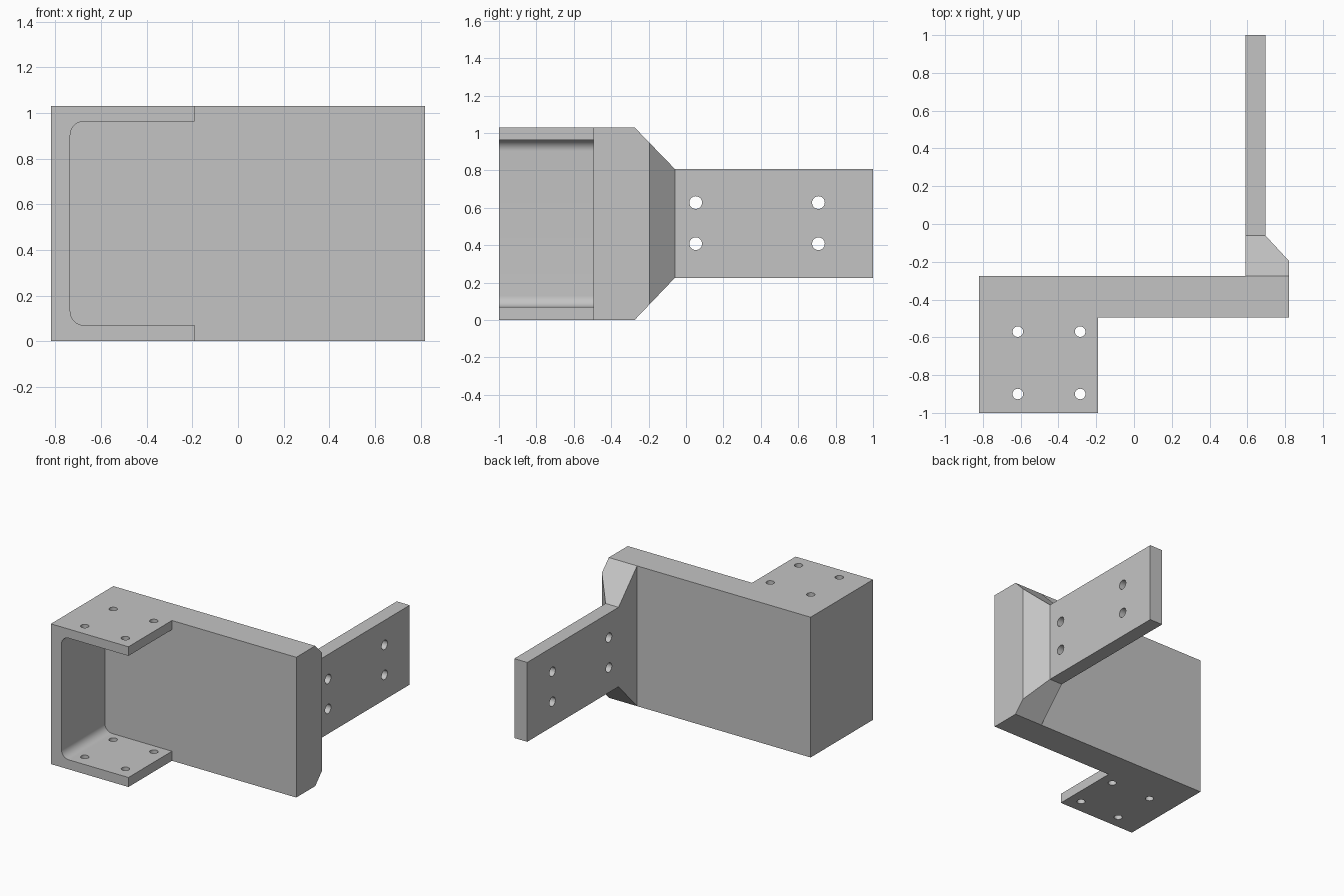
import bpy, bmesh
from math import cos, sin, pi, radians
from mathutils import Vector

cube = bpy.data.objects.get("Cube")
if cube:
    bpy.data.objects.remove(cube, do_unlink=True)

grey = bpy.data.materials.new("plain grey")
grey.use_nodes = True
grey.diffuse_color = (0.55, 0.55, 0.55, 1)
grey.node_tree.nodes["Principled BSDF"].inputs["Base Color"].default_value = grey.diffuse_color


def prism(name, profile, axis, start, end):
    """Extrude a 2D profile along an axis; the profile uses the other two axes in order."""
    def place(p, t):
        co = list(p)
        co.insert("xyz".index(axis), t)
        return Vector(co)
    bm = bmesh.new()
    face = bm.faces.new([bm.verts.new(place(p, start)) for p in profile])
    moved = bmesh.ops.extrude_face_region(bm, geom=[face], use_keep_orig=True)["geom"]
    shift = place((0, 0), end - start)
    bmesh.ops.translate(bm, vec=shift, verts=[g for g in moved if isinstance(g, bmesh.types.BMVert)])
    bmesh.ops.recalc_face_normals(bm, faces=bm.faces)
    mesh = bpy.data.meshes.new(name)
    bm.to_mesh(mesh)
    bm.free()
    mesh.materials.append(grey)
    obj = bpy.data.objects.new(name, mesh)
    bpy.context.collection.objects.link(obj)
    return obj


def arc(cx, cy, r, a0, a1, steps):
    angles = [radians(a0 + (a1 - a0) * i / steps) for i in range(steps + 1)]
    return [(cx + r * cos(a), cy + r * sin(a)) for a in angles]


def hole(cx, cy, r, axis, start, end):
    return prism("hole_cutter", arc(cx, cy, r, 0, 360, 32)[:-1], axis, start, end)


def cut(obj, cutters):
    bpy.ops.object.select_all(action="DESELECT")
    bpy.context.view_layer.objects.active = obj
    obj.select_set(True)
    for cutter in cutters:
        cutter.hide_render = True
        mod = obj.modifiers.new("cut", "BOOLEAN")
        mod.operation, mod.solver, mod.object = "DIFFERENCE", "EXACT", cutter
        bpy.ops.object.modifier_apply(modifier=mod.name)
        bpy.data.objects.remove(cutter, do_unlink=True)
    bpy.ops.object.shade_smooth_by_angle(angle=radians(25))


# Main plate with the channel block, in plan
L, H = 0.82, 1.03
FRONT, BACK = -0.495, -0.275
body = prism("channel_and_plate",
             [(-L, -1), (-0.19, -1), (-0.19, FRONT), (L, FRONT), (L, BACK), (-L, BACK)],
             "z", 0, H)

# Channel opening with rounded inner corners, and flange holes
r, wall, low, high = 0.06, -0.735, 0.07, 0.963
opening = ([(-0.1, low), (-0.1, high)]
           + arc(wall + r, high - r, r, 90, 180, 12)
           + arc(wall + r, low + r, r, 180, 270, 12))
cutters = [prism("opening_cutter", opening, "y", -1.1, FRONT)]
cutters += [hole(x, y, 0.028, "z", -0.1, H + 0.1)
            for x in (-0.615, -0.285) for y in (-0.57, -0.9)]
cut(body, cutters)

# Rear tab with its tapered root, in side profile
tab = prism("tapered_tab",
            [(BACK, 0), (-0.06, 0.225), (1, 0.225), (1, 0.808), (-0.06, 0.808), (BACK, H)],
            "x", 0.59, L)

# Slim the tab to its sloped outer side, then drill it
side = prism("side_cutter",
             [(0.695, -0.06), (0.695, 1.1), (1, 1.1), (1, -0.39)],
             "z", -0.1, H + 0.1)
cut(tab, [side] + [hole(y, z, 0.034, "x", 0.5, 0.9)
                   for y in (0.052, 0.708) for z in (0.408, 0.628)])
